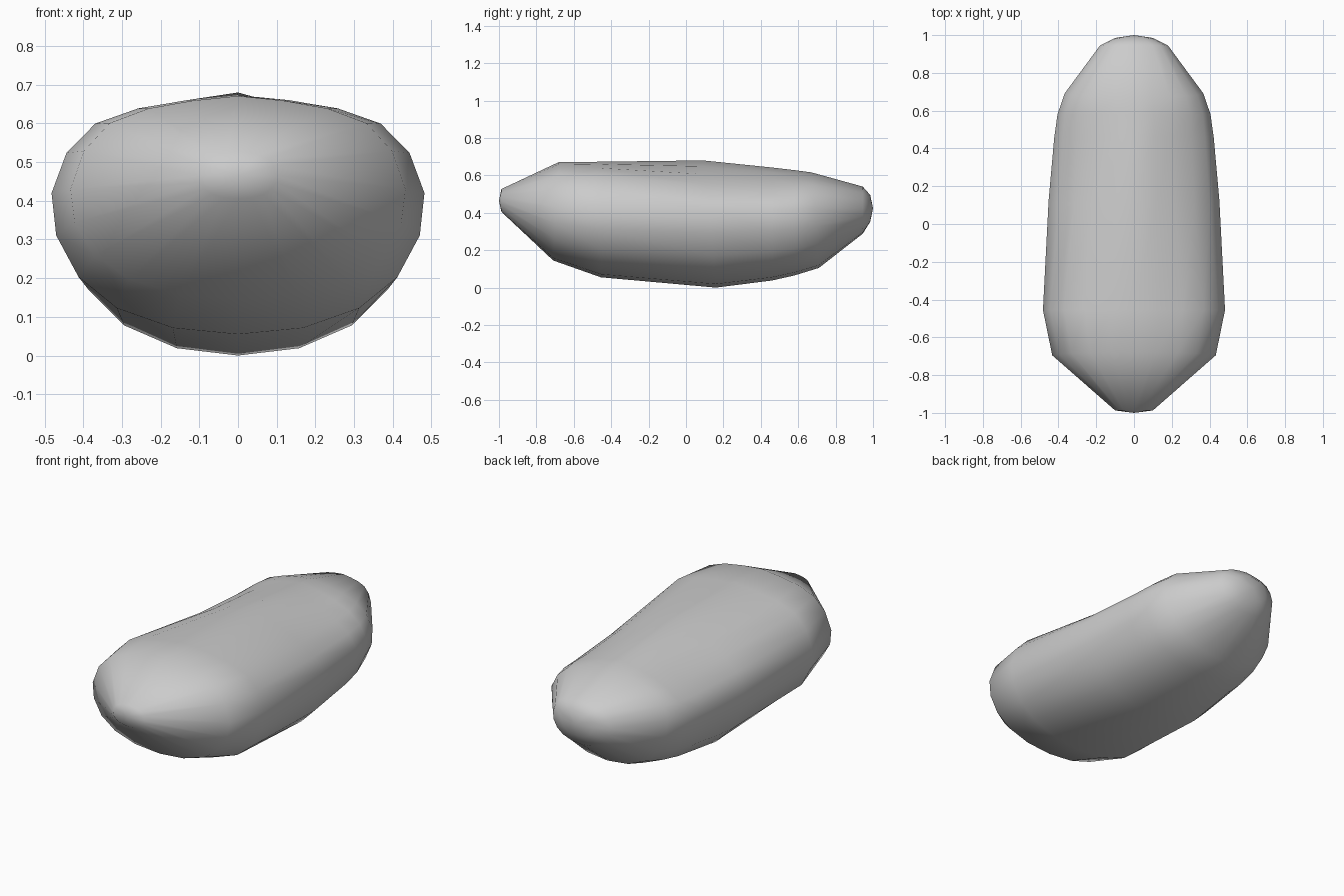
import bpy, bmesh

if "Cube" in bpy.data.objects:
    bpy.data.objects.remove(bpy.data.objects["Cube"])

# Half cross-section, top to bottom: x over half width, z over height above/below the widest line
UPPER_FULL = [(0, 1), (.27, .95), (.535, .865), (.765, .71), (.92, .41), (1, 0)]
UPPER_FLAT = [(0, 1), (.25, .87), (.48, .70), (.70, .48), (.88, .25), (1, 0)]
LOWER = [(.975, -.3), (.855, -.595), (.65, -.815), (.35, -.955), (0, -1)]

# Stations from front to back: y at top, y at bottom, half width, widest z, top z, bottom z,
# flattening of the upper shoulders
STATIONS = [(-.987, -.987, .10, .465, .527, .405, 0),
            (-.68, -.71, .433, .43, .671, .145, 0),
            (-.455, -.455, .482, .42, .673, .055, 0),
            (.09, .16, .452, .42, .68, 0, .9),
            (.46, .46, .422, .42, .642, .038, .75),
            (.58, .58, .405, .42, .628, .065, .5),
            (.67, .71, .368, .425, .616, .105, .25),
            (.945, .945, .18, .425, .54, .288, 0),
            (.985, .985, .10, .425, .495, .352, 0)]
FRONT_TIP, BACK_TIP = (0, -1, .465), (0, 1, .425)


def section(flat):
    """Closed cross-section with shoulders between full and flat."""
    upper = [(a + (c - a) * flat, b + (d - b) * flat)
             for (a, b), (c, d) in zip(UPPER_FULL, UPPER_FLAT)]
    half = upper + LOWER
    return half + [(-x, z) for x, z in half[-2:0:-1]]


# Body: loft of rings, closed by a fan at each tip
bm = bmesh.new()
rings = []
for y_top, y_bot, w, mid, top, bottom, flat in STATIONS:
    rings.append([bm.verts.new((x * w,
                                y_bot + (y_top - y_bot) * (z + 1) / 2,
                                mid + z * ((top - mid) if z > 0 else (mid - bottom))))
                  for x, z in section(flat)])
n = len(rings[0])
for a, b in zip(rings, rings[1:]):
    for i in range(n):
        j = (i + 1) % n
        bm.faces.new((a[i], a[j], b[j], b[i]))
for ring, tip in ((rings[0], FRONT_TIP), (rings[-1], BACK_TIP)):
    t = bm.verts.new(tip)
    for i in range(n):
        bm.faces.new((ring[i], ring[(i + 1) % n], t))
bmesh.ops.recalc_face_normals(bm, faces=bm.faces)
for f in bm.faces:
    f.smooth = True

mesh = bpy.data.meshes.new("body")
bm.to_mesh(mesh)
bm.free()
body = bpy.data.objects.new("body", mesh)
bpy.context.collection.objects.link(body)
